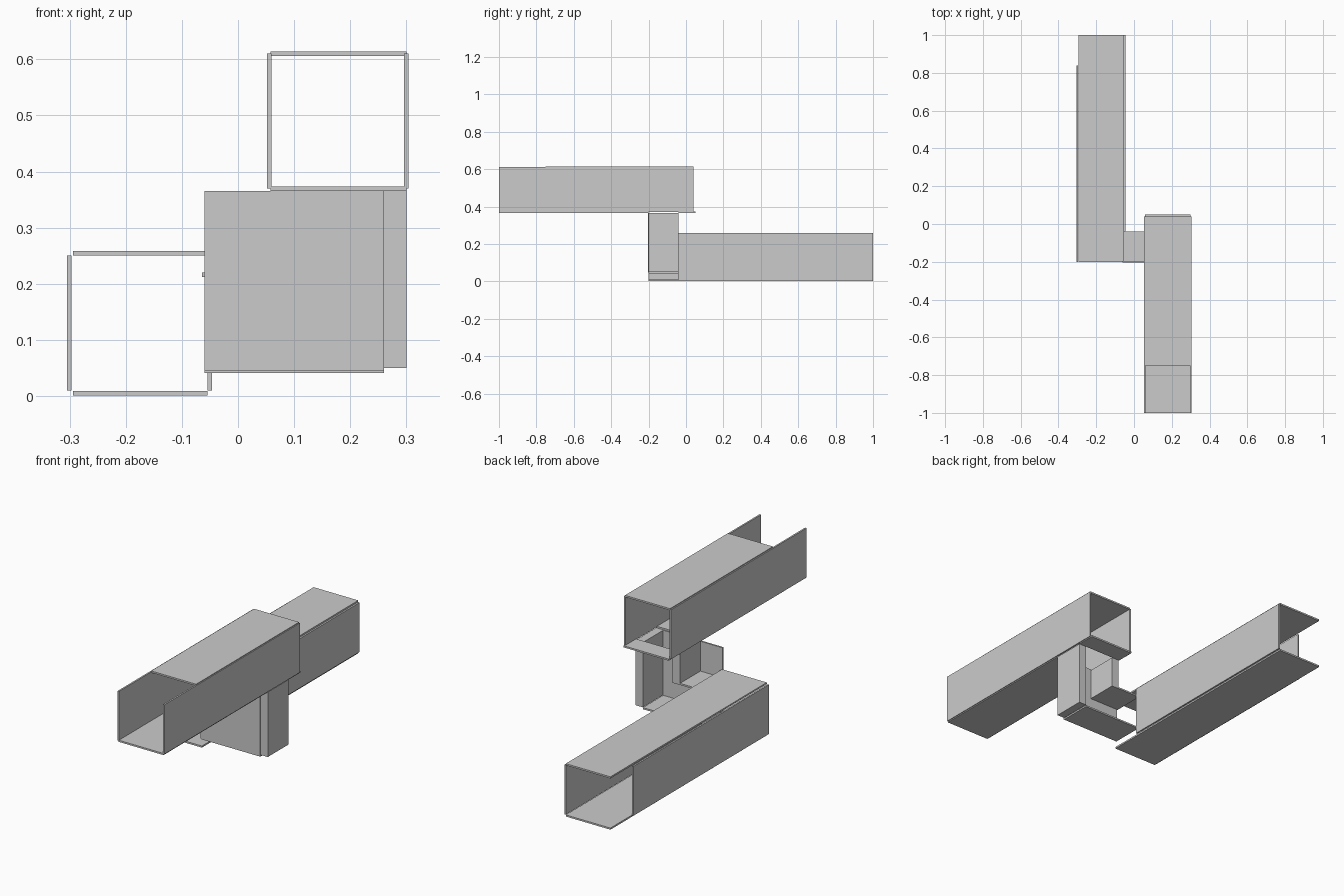
import bpy, bmesh

if "Cube" in bpy.data.objects:
    bpy.data.objects.remove(bpy.data.objects["Cube"])


def panel(name, x, y, z):
    """Flat box given by its (min, max) range on each axis."""
    bm = bmesh.new()
    bmesh.ops.create_cube(bm, size=1)
    for v in bm.verts:
        v.co = [r[0] if c < 0 else r[1] for c, r in zip(v.co, (x, y, z))]
    mesh = bpy.data.meshes.new(name)
    bm.to_mesh(mesh)
    bm.free()
    bpy.context.collection.objects.link(bpy.data.objects.new(name, mesh))


# Thin sheet centred on a coordinate
def sheet(c, t=0.008):
    return (c - t / 2, c + t / 2)


# Upper duct: floor is split where the connector enters, roof is cut short in front
UX, UZ = (0.058, 0.30), (0.37, 0.61)
panel("upper_duct_left_wall", sheet(0.056), (-1, 0.04), UZ)
panel("upper_duct_right_wall", sheet(0.30), (-1, 0.04), UZ)
panel("upper_duct_roof", UX, (-0.75, 0.04), sheet(0.61))
panel("upper_duct_floor_front", UX, (-1, -0.2), sheet(0.369))
panel("upper_duct_floor_back", UX, (-0.04, 0.05), sheet(0.369))

# Lower duct: side walls are cut short at the connector and at the far end
LX, LZ = (-0.294, -0.054), (0.01, 0.25)
panel("lower_duct_left_wall", sheet(-0.301), (-0.2, 0.84), LZ)
panel("lower_duct_right_wall", sheet(-0.05), (-0.04, 1), LZ)
panel("lower_duct_roof", LX, (-0.2, 1), sheet(0.254))
panel("lower_duct_floor", LX, (-0.2, 1), sheet(0.005))

# Elbow connector, open at the back
CY = (-0.2, -0.04)
panel("connector_front", (-0.06, 0.26), sheet(-0.2), (0.045, 0.365))
panel("connector_outer_wall", (0.26, 0.30), CY, (0.05, 0.365))
panel("connector_inner_wall", (0.06, 0.10), CY, (0.216, 0.365))
panel("connector_floor", (-0.06, 0.26), CY, sheet(0.045))
panel("connector_ceiling", (-0.064, 0.10), CY, sheet(0.216))
